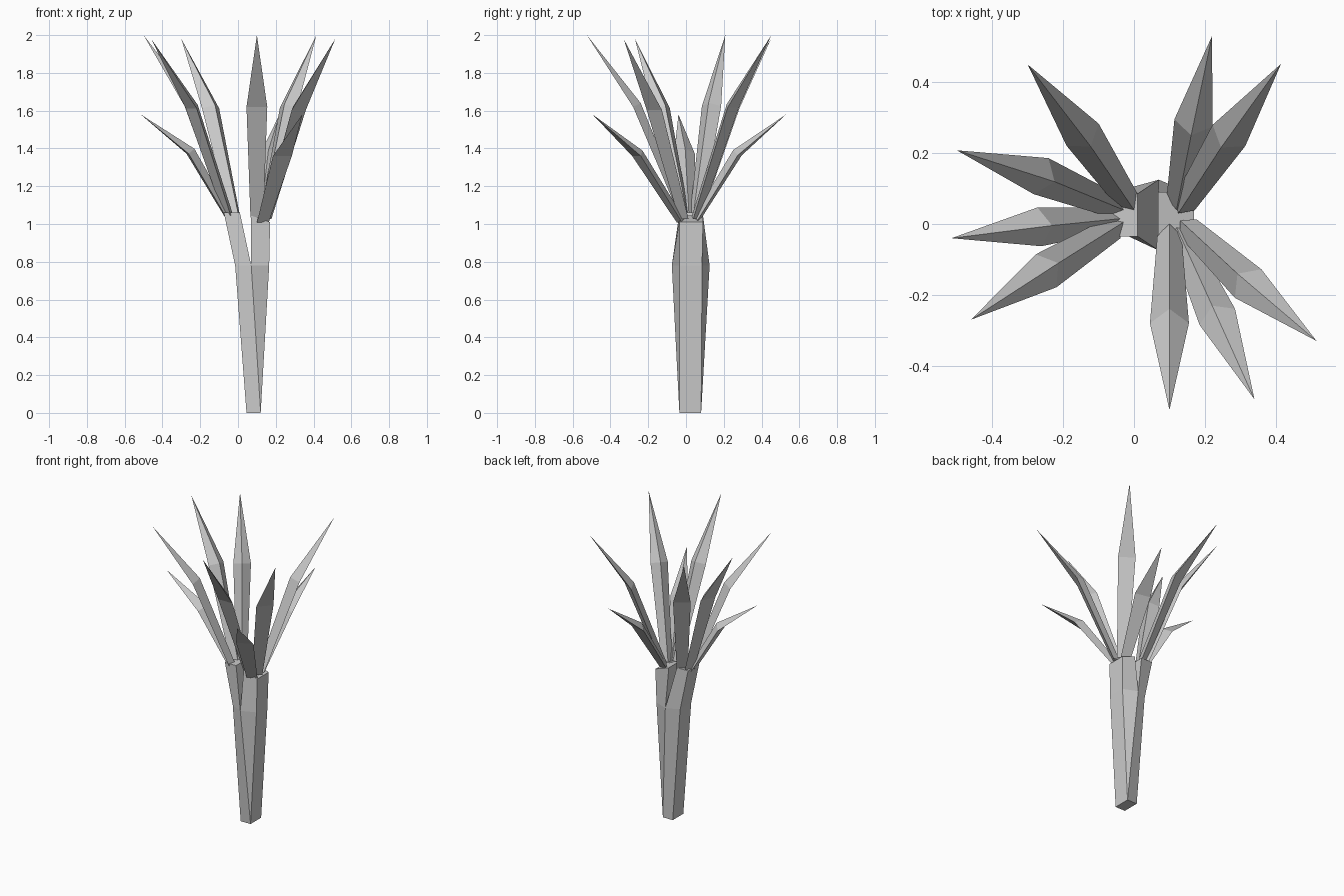
import bpy
from mathutils import Vector

UP = Vector((0, 0, 1))


def make_object(name, verts, faces):
    mesh = bpy.data.meshes.new(name)
    mesh.from_pydata([tuple(v) for v in verts], [], faces)
    mesh.update()
    obj = bpy.data.objects.new(name, mesh)
    bpy.context.collection.objects.link(obj)
    return obj


# Forked trunk: square foot, six-sided waist, two square branch ends
trunk_verts = [
    (0.045, -0.035, 0), (0.12, -0.035, 0), (0.12, 0.08, 0), (0.045, 0.08, 0),
    (-0.015, -0.035, 0.78), (0.07, -0.075, 0.78), (0.165, -0.035, 0.78),
    (0.165, 0.085, 0.78), (0.07, 0.125, 0.78), (-0.015, 0.085, 0.78),
    (-0.075, -0.035, 1.06), (0.01, -0.035, 1.06),
    (0.01, 0.085, 1.06), (-0.075, 0.085, 1.06),
    (0.068, -0.035, 1.045), (0.17, -0.035, 1.01),
    (0.17, 0.09, 1.01), (0.068, 0.09, 1.045),
]
trunk_faces = [
    (3, 2, 1, 0),
    (0, 1, 5, 4), (1, 6, 5), (1, 2, 7, 6),
    (2, 8, 7), (2, 3, 9, 8), (3, 0, 4, 9),
    # left branch
    (4, 5, 11, 10), (5, 8, 12, 11), (8, 9, 13, 12), (9, 4, 10, 13),
    (10, 11, 12, 13),
    # right branch
    (5, 6, 15, 14), (6, 7, 16, 15), (7, 8, 17, 16), (8, 5, 14, 17),
    (14, 15, 16, 17),
]
make_object("trunk", trunk_verts, trunk_faces)


# Leaf: pointed blade with flat underside and a ridge on the inner side
def leaf(name, base, mid, tip):
    base, tip = Vector(base), Vector(tip)
    mid = Vector((*mid, base.z + 0.6 * (tip.z - base.z)))
    axis = (mid - base).normalized()
    side = axis.cross(UP).normalized()
    inner = side.cross(axis).normalized()
    low = base - inner * 0.035
    verts = [low - side * 0.034, low + side * 0.034, base,
             mid - side * 0.055, mid + side * 0.055, mid + inner * 0.045, tip]
    faces = [(0, 1, 2), (1, 0, 3, 4), (0, 2, 5, 3), (2, 1, 4, 5),
             (4, 3, 6), (3, 5, 6), (5, 4, 6)]
    make_object(name, verts, faces)


# (ridge base, middle from above, tip)
leaves = [
    ((0.00, 0.04, 1.06), (-0.145, 0.252), (-0.30, 0.45, 1.98)),
    ((-0.03, 0.04, 1.06), (-0.262, 0.135), (-0.50, 0.208, 2.0)),
    ((-0.04, 0.015, 1.06), (-0.267, -0.008), (-0.515, -0.04, 1.58)),
    ((-0.03, 0.005, 1.06), (-0.248, -0.132), (-0.46, -0.27, 1.98)),
    ((0.10, 0.00, 1.05), (0.10, -0.28), (0.10, -0.525, 2.0)),
    ((0.12, -0.01, 1.03), (0.235, -0.262), (0.34, -0.495, 1.58)),
    ((0.13, 0.01, 1.04), (0.322, -0.168), (0.515, -0.33, 1.98)),
    ((0.125, 0.03, 1.04), (0.268, 0.25), (0.415, 0.452, 2.0)),
    ((0.12, 0.04, 1.04), (0.168, 0.285), (0.22, 0.53, 1.58)),
]
for i, (base, mid, tip) in enumerate(leaves):
    leaf(f"leaf_{i + 1}", base, mid, tip)
